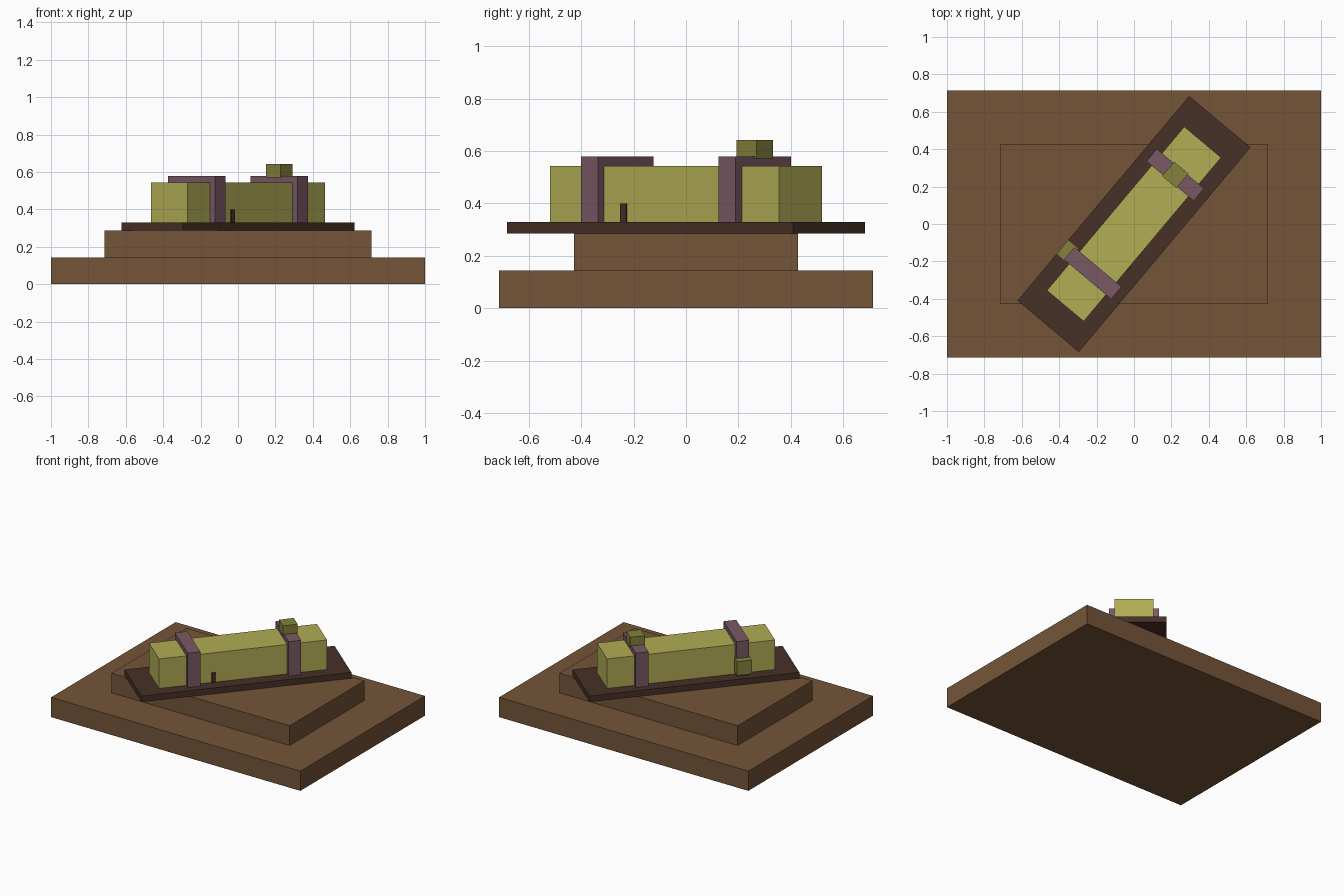
import bpy
from math import radians
from mathutils import Matrix

cube = bpy.data.objects.get("Cube")
if cube:
    bpy.data.objects.remove(cube, do_unlink=True)


def material(name, rgb):
    """Flat material from 8-bit sRGB values, stored as linear."""
    lin = [((c / 255 + 0.055) / 1.055) ** 2.4 for c in rgb] + [1.0]
    mat = bpy.data.materials.new(name)
    mat.use_nodes = True
    mat.diffuse_color = lin
    mat.node_tree.nodes["Principled BSDF"].inputs["Base Color"].default_value = lin
    return mat


BROWN = material("brown wood", (117, 85, 57))
DARK = material("dark wood", (71, 48, 38))
OLIVE = material("olive", (177, 173, 85))
DEEP_OLIVE = material("deep olive", (133, 130, 60))
MAUVE = material("mauve strap", (122, 89, 100))

TURN = Matrix.Rotation(radians(50), 4, 'Z')


def box(name, mat, length, width, bottom, top, u=0, v=0, turn=None):
    """Box given by plan size, heights and centre, optionally turned about z."""
    bpy.ops.mesh.primitive_cube_add(size=1)
    ob = bpy.context.object
    ob.name = name
    ob.data.transform(Matrix.Translation((u, v, (bottom + top) / 2))
                      @ Matrix.Diagonal((length, width, top - bottom, 1)))
    if turn:
        ob.data.transform(turn)
    ob.data.materials.append(mat)
    return ob


# Stepped plinth
box("lower_step", BROWN, 2, 1.428, 0, 0.143)
box("upper_step", BROWN, 1.428, 0.856, 0.143, 0.286)

# Turned board with the long chest on it
box("board", DARK, 1.428, 0.428, 0.286, 0.329, turn=TURN)
box("chest", OLIVE, 1.143, 0.257, 0.329, 0.543, turn=TURN)

# Straps around the chest
for side, u in (("front", -0.343), ("back", 0.343)):
    box(side + "_strap", MAUVE, 0.086, 0.329, 0.329, 0.579, u=u, turn=TURN)

# Buckles, one on top and one on the side, and the keyhole plate
box("top_buckle", DEEP_OLIVE, 0.1, 0.1, 0.571, 0.643, u=0.343, turn=TURN)
box("side_buckle", DEEP_OLIVE, 0.1, 0.071, 0.357, 0.457, u=-0.34, v=0.179, turn=TURN)
box("small_door", DARK, 0.029, 0.014, 0.329, 0.4, u=-0.2, v=-0.129, turn=TURN)
